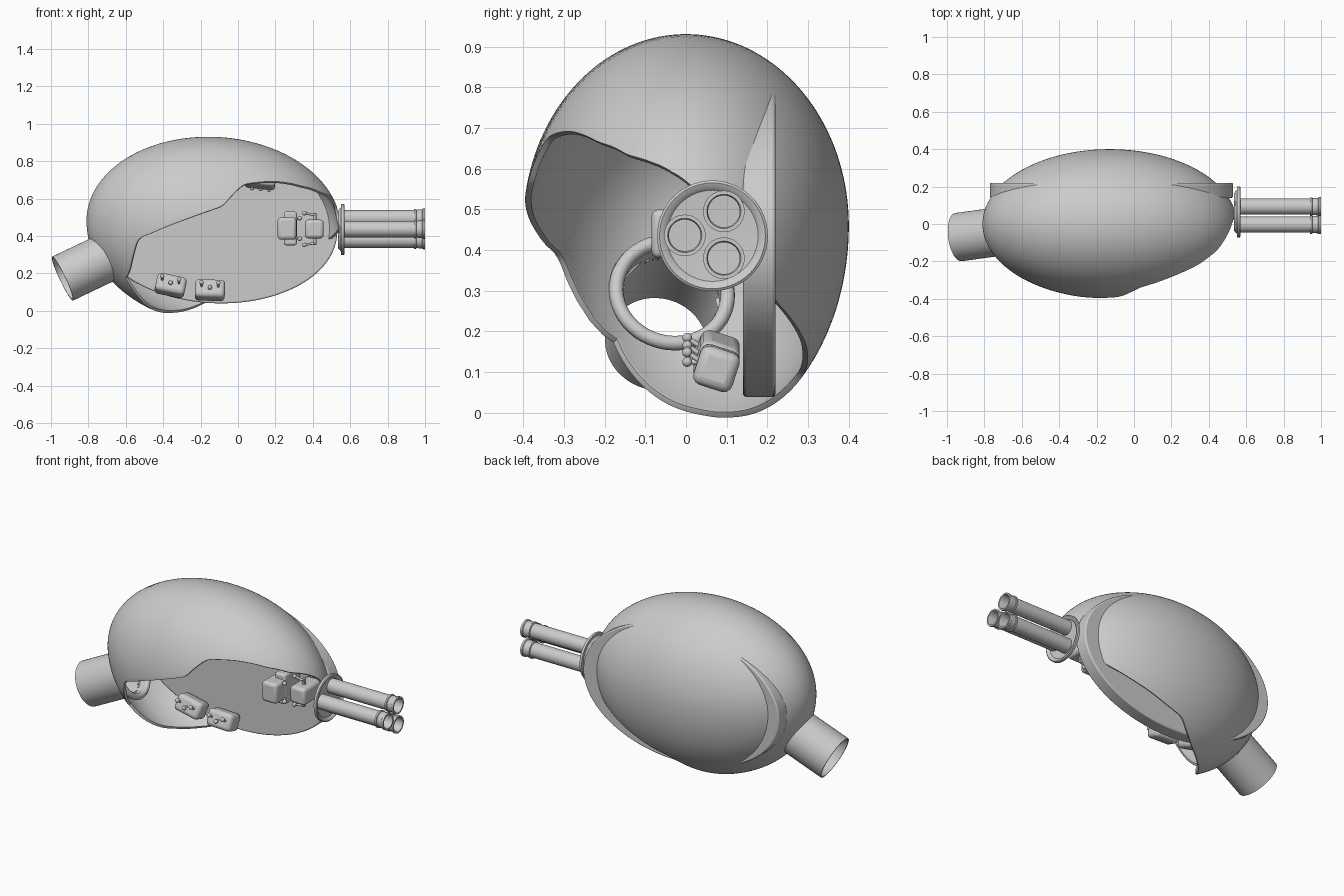
import bpy, bmesh, math
from mathutils import Vector, Matrix, Euler

if "Cube" in bpy.data.objects:
    bpy.data.objects.remove(bpy.data.objects["Cube"])


def finish(name, bm, bevel=0.0, solid=0.0, angle=35):
    me = bpy.data.meshes.new(name)
    bm.to_mesh(me)
    bm.free()
    ob = bpy.data.objects.new(name, me)
    bpy.context.collection.objects.link(ob)
    bpy.ops.object.select_all(action='DESELECT')
    bpy.context.view_layer.objects.active = ob
    ob.select_set(True)
    bpy.ops.object.shade_smooth_by_angle(angle=math.radians(angle))
    if solid:
        m = ob.modifiers.new("thickness", 'SOLIDIFY')
        m.thickness, m.offset = solid, -1
    if bevel:
        m = ob.modifiers.new("soft_edges", 'BEVEL')
        m.width, m.segments = bevel, 3
        m.limit_method, m.angle_limit = 'ANGLE', math.radians(40)
    return ob


def lathe(name, profile, origin, axis=(1, 0, 0), n=40):
    """Spin a closed (distance, radius) profile around an axis."""
    rot = Vector((1, 0, 0)).rotation_difference(Vector(axis)).to_matrix()
    bm = bmesh.new()
    rings = []
    for i in range(n):
        a = 2 * math.pi * i / n
        rings.append([bm.verts.new(rot @ Vector((d, r * math.cos(a), r * math.sin(a))) + Vector(origin))
                      for d, r in profile])
    for i in range(n):
        p, q = rings[i], rings[(i + 1) % n]
        for j in range(len(profile)):
            k = (j + 1) % len(profile)
            bm.faces.new((p[j], p[k], q[k], q[j]))
    bmesh.ops.remove_doubles(bm, verts=bm.verts, dist=1e-5)
    bmesh.ops.recalc_face_normals(bm, faces=bm.faces)
    return finish(name, bm)


def box(name, loc, size, rot=(0, 0, 0), bevel=0.018):
    bm = bmesh.new()
    m = Matrix.LocRotScale(Vector(loc), Euler([math.radians(a) for a in rot]), Vector(size))
    bmesh.ops.create_cube(bm, size=1, matrix=m)
    return finish(name, bm, bevel)


def lever(name, a, b, r=0.006, knob=0.012):
    a, b = Vector(a), Vector(b)
    d = b - a
    bm = bmesh.new()
    m = Matrix.Translation((a + b) / 2) @ d.to_track_quat('Z', 'Y').to_matrix().to_4x4()
    bmesh.ops.create_cone(bm, cap_ends=True, segments=12, radius1=r, radius2=r, depth=d.length, matrix=m)
    bmesh.ops.create_uvsphere(bm, u_segments=14, v_segments=10, radius=knob, matrix=Matrix.Translation(b))
    return finish(name, bm)


def interp(table, x):
    if x <= table[0][0]:
        return table[0][1]
    for (x0, v0), (x1, v1) in zip(table, table[1:]):
        if x <= x1:
            return v0 + (v1 - v0) * (x - x0) / (x1 - x0)
    return table[-1][1]


# hollow egg shell: arcs around x, bounded by front rim and lower back rim angles
FRONT = [(-.6, -142), (-.575, -129), (-.56, -110), (-.53, -101), (-.4, -93), (-.25, -85.5), (-.08, -77.5),
         (-.03, -69.5), (.03, -61), (.2, -54), (.35, -49), (.45, -41), (.5, -25), (.53, 0), (.545, 40), (.55, 80)]
BACK = [(-.6, 218), (-.5, 192), (-.43, 174), (-.35, 162), (-.1, 134), (.15, 126), (.4, 120), (.55, 100)]
TUBE_END = Vector((-.938, -.07, .172))
AXIS = Vector((.88, .12, .42)).normalized()


def smooth_rim(table, x):
    if x <= -.6:
        return table[0][1]
    w = min(.018, (x + .6) / 2)
    return sum(interp(table, x + o * w / 2) for o in range(-2, 3)) / 5


bm = bmesh.new()
NU, NV = 140, 90
rows = []
for i in range(NU + 1):
    t = math.pi * i / NU
    x, s = -.13 - .68 * math.cos(t), math.sin(t)
    f, b = smooth_rim(FRONT, x), smooth_rim(BACK, x)
    row = []
    for j in range(NV + 1):
        p = math.radians(f + (b - f) * j / NV)
        c = math.cos(p)
        z = .46 - .03 * (x + .13) + (.47 if c > 0 else .53) * s * c
        row.append(bm.verts.new((x, .4 * s * math.sin(p), z)))
    rows.append(row)
for r0, r1 in zip(rows, rows[1:]):
    for j in range(NV):
        bm.faces.new((r0[j], r1[j], r1[j + 1], r0[j + 1]))
bmesh.ops.remove_doubles(bm, verts=bm.verts, dist=1e-4)
bmesh.ops.recalc_face_normals(bm, faces=bm.faces)
top = max(bm.faces, key=lambda q: q.calc_center_median().z)
if top.normal.z < 0:
    bmesh.ops.reverse_faces(bm, faces=bm.faces)


def off_axis(p):
    d = p - TUBE_END
    return (d - AXIS * d.dot(AXIS)).length


# neck opening in the shell
hole = [q for q in bm.faces if q.calc_center_median().x < -.5 and off_axis(q.calc_center_median()) < .125]
bmesh.ops.delete(bm, geom=hole, context='FACES')
finish("shell", bm, bevel=.006, solid=.015, angle=60)

# open neck tube and the ring around its inner mouth
lathe("neck_tube", [(0, .13), (.29, .13), (.29, .122), (0, .122)], TUBE_END, AXIS, 48)
ring = [(.29 + .018 * math.cos(a * math.pi / 6), .138 + .018 * math.sin(a * math.pi / 6)) for a in range(12)]
lathe("neck_ring", ring, TUBE_END, AXIS, 48)

# oval bulkhead plate poking out of the shell at both ends
bm = bmesh.new()
loop = []
for i in range(96):
    a = 2 * math.pi * i / 96
    x = .65 * math.cos(a)
    loop.append(bm.verts.new((x - .12, .14, .44 - .03 * x + .4 * math.sin(a))))
face = bm.faces.new(loop)
ext = bmesh.ops.extrude_face_region(bm, geom=[face])
bmesh.ops.translate(bm, vec=(0, .08, 0), verts=[v for v in ext['geom'] if isinstance(v, bmesh.types.BMVert)])
bmesh.ops.recalc_face_normals(bm, faces=bm.faces)
finish("bulkhead", bm, bevel=.008)

# barrel mount: dished disc with a raised rim
lathe("barrel_mount", [(.535, 0), (.535, .1), (.552, .12), (.552, .136), (.566, .136), (.57, .13),
                       (.566, .12), (.558, .112), (.55, 0)], (0, .065, .435), n=56)

# three hollow barrels with banded muzzles
BARREL = [(.54, .043), (.94, .043), (.942, .05), (.952, .05), (.954, .045), (.985, .047), (.988, .051),
          (1.0, .051), (1.0, .042), (.99, .039), (.54, .039)]
for i, (y, z) in enumerate([(-.003, .436), (.093, .495), (.093, .38)]):
    lathe(f"barrel_{i + 1}", BARREL, (0, y, z))

# two lower control boxes with three levers each
for n, (cx, cz, tilt) in enumerate([(-.36, .135, 12), (-.15, .11, 2)]):
    box(f"lower_console_{n + 1}", (cx, .075, cz), (.16, .1, .1), (-18, tilt, 0), .022)
    for k in (-1, 0, 1):
        z = cz + .03 - k * .045 * math.sin(math.radians(tilt))
        lever(f"lower_lever_{n + 1}_{k + 2}", (cx + k * .045, .04, z - .015),
              (cx + k * .045, .003, z + .01 - .025 * (k == 0)))

# side control boxes by the barrels
box("side_console_back", (.28, .07, .44), (.07, .15, .18), bevel=.012)
box("side_console_front", (.262, -.01, .44), (.1, .15, .12))
box("barrel_console", (.408, .06, .437), (.1, .17, .1))
for i, s in enumerate((1, -1)):
    lever(f"side_lever_{i + 1}", (.31, .0, .44 + s * .05), (.33, -.03, .44 + s * .055))
    lever(f"barrel_lever_{i + 1}", (.41, .03, .437 + s * .075), (.355, .03, .437 + s * .085))
    box(f"lever_stem_{i + 1}", (.41, .04, .437 + s * .06), (.018, .018, .05), bevel=.004)

# console hanging from the shell ceiling
box("ceiling_console", (.12, -.12, .69), (.16, .12, .06), (-14, 6, 0))
for k in (-1, 0, 1):
    lever(f"ceiling_lever_{k + 2}", (.12 + k * .045, -.1, .68), (.12 + k * .045, -.09, .652 - k * .004))
